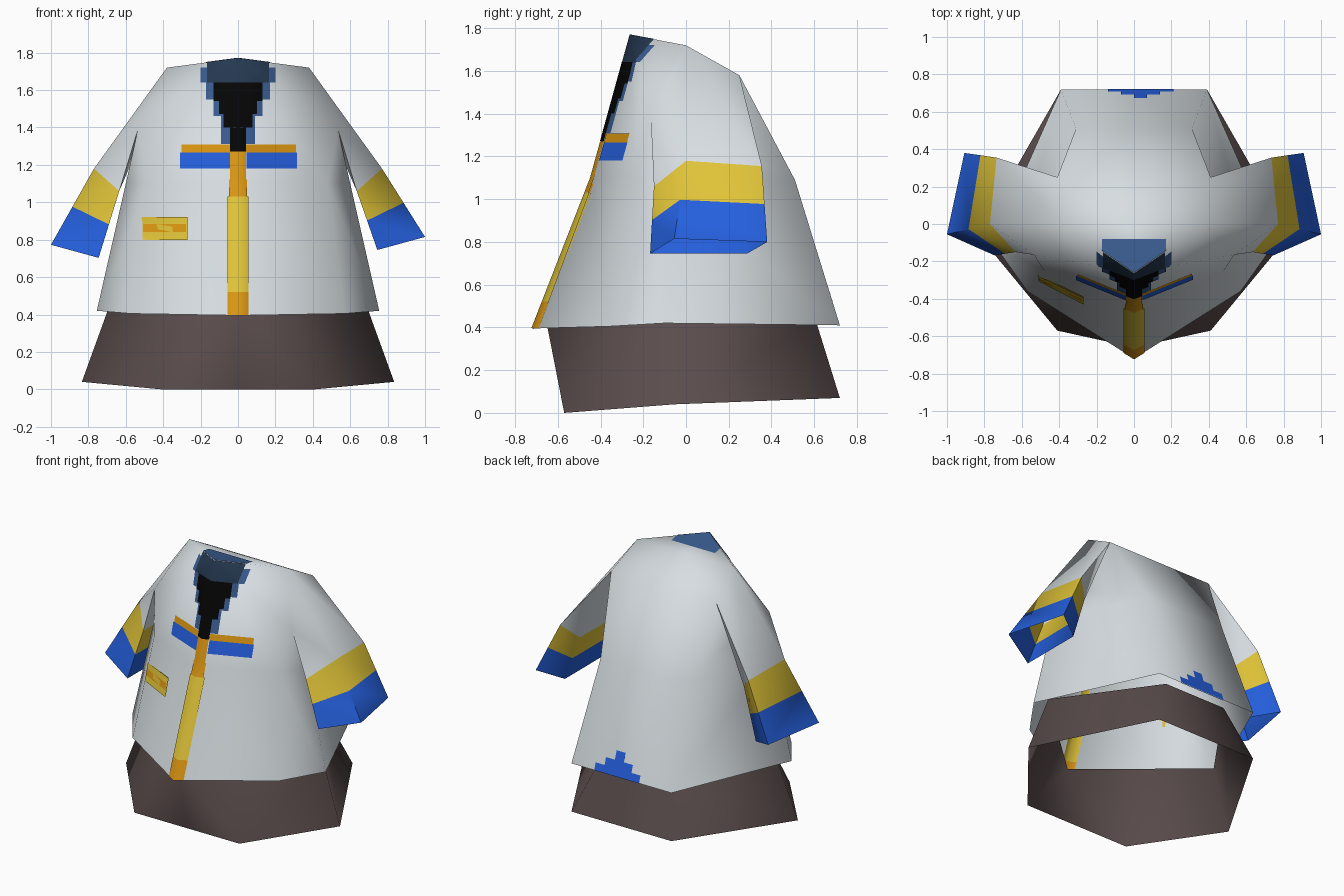
import bpy, bmesh, math
from mathutils import Vector

if "Cube" in bpy.data.objects:
    bpy.data.objects.remove(bpy.data.objects["Cube"])


def material(name, r, g, b):
    m = bpy.data.materials.new(name)
    m.use_nodes = True
    m.diffuse_color = (r, g, b, 1)
    m.node_tree.nodes["Principled BSDF"].inputs["Base Color"].default_value = (r, g, b, 1)
    return m


WHITE = material("white cloth", .68, .73, .76)
YELLOW = material("yellow trim", .745, .55, .04)
BLUE = material("blue trim", .018, .115, .72)
ORANGE = material("orange trim", .70, .305, .006)
BROWN = material("brown cloth", .102, .072, .072)
NAVY = material("navy collar", .018, .04, .08)
STEEL = material("steel blue edging", .042, .107, .28)
BLACK = material("black neck", .0015, .0015, .0015)


def add_object(name, bm, mats, angle):
    mesh = bpy.data.meshes.new(name)
    bm.to_mesh(mesh)
    for m in mats:
        mesh.materials.append(m)
    ob = bpy.data.objects.new(name, mesh)
    bpy.context.collection.objects.link(ob)
    bpy.ops.object.select_all(action='DESELECT')
    ob.select_set(True)
    bpy.context.view_layer.objects.active = ob
    bpy.ops.object.shade_smooth_by_angle(angle=math.radians(angle))
    return ob


def add_face(bm, points, side, mat=0):
    pts = list(dict.fromkeys(tuple(p) for p in points))
    f = bm.faces.new([bm.verts.new((p[0] * side, p[1], p[2])) for p in pts])
    f.material_index = mat


def finish(bm):
    # weld both halves and turn the shell outward
    bmesh.ops.remove_doubles(bm, verts=bm.verts, dist=.0005)
    bmesh.ops.recalc_face_normals(bm, faces=bm.faces)
    bm.normal_update()
    if sum(f.normal.dot(f.calc_center_median() - Vector((0, 0, .8))) for f in bm.faces) < 0:
        bmesh.ops.reverse_faces(bm, faces=bm.faces)
    bm.normal_update()


# Half of the coat, by landmark
P = {
    "neck": (0, -.26, 1.77), "top_mid": (0, 0, 1.72), "shoulder": (.38, 0, 1.72),
    "pit_front": (.535, -.165, 1.39), "pit_back": (.41, .25, 1.58), "back_top": (0, .25, 1.58),
    "chest_mid": (0, -.445, 1.1), "chest": (.48, -.25, 1.1), "side": (.6, -.085, 1.1),
    "back": (.31, .51, 1.09), "back_mid": (0, .51, 1.09),
    "hem_mid": (0, -.72, .395), "hem_front": (.57, -.36, .405), "hem_side": (.755, -.1, .42),
    "hem_back": (.39, .72, .41), "hem_back_mid": (0, .72, .41),
}
BODY = [
    "neck shoulder top_mid", "top_mid shoulder pit_back back_top",
    "neck pit_front shoulder", "neck chest pit_front", "neck chest_mid chest",
    "chest side pit_front", "pit_front side back pit_back", "pit_back back back_mid back_top",
    "chest_mid hem_mid hem_front chest", "chest hem_front hem_side side",
    "side hem_side hem_back back", "back hem_back hem_back_mid back_mid",
]

coat = bmesh.new()
for side in (1, -1):
    for row in BODY:
        add_face(coat, [P[n] for n in row.split()], side)
    # Sleeve rings: inner front, outer front, outer back, inner back
    drop = 0 if side > 0 else .042
    root = [P[n] for n in ("pit_front", "shoulder", "pit_back", "pit_back")]
    elbow = [(.635, -.15, 1.06), (.77, 0, 1.18), (.735, .355, 1.155), (.64, .27, 1.06)]
    cuff = [(.745, -.168, .745 - drop), (1, -.055, .815 - drop),
            (.907, .38, .80 - drop), (.745, .285, .745 - drop)]
    band = [tuple((Vector(a) + Vector(b)) / 2) for a, b in zip(elbow, cuff)]
    rings = [root, elbow, band, cuff]
    for k in range(3):
        for i in range(4):
            j = (i + 1) % 4
            a, b = rings[k], rings[k + 1]
            add_face(coat, (a[i], a[j], b[j], b[i]), side, k)
finish(coat)
add_object("coat", coat, [WHITE, YELLOW, BLUE], 70)

# Skirt: open tube under the coat, six corners below and a pointed front above
skirt = bmesh.new()
low = [(0, -.57, 0), (.41, -.57, 0), (.835, -.055, .04), (.39, .72, .07), (0, .72, .07)]
high = [(0, -.66, .46), (0, -.66, .46), (.69, -.03, .44), (.24, .605, .44), (0, .605, .44)]
for side in (1, -1):
    for i in range(4):
        add_face(skirt, (low[i], low[i + 1], high[i + 1], high[i]), side)
finish(skirt)
add_object("skirt", skirt, [BROWN], 75)


def painted(name, mat, rects, facing=(0, -1, 0), lift=.003):
    """Thin patches cut from the coat surface, outside and inside; rects are (x0, x1, v0, v1)."""
    facing = Vector(facing)
    up = Vector((0, 1, 0)) if abs(facing.z) > .5 else Vector((0, 0, 1))
    right = Vector((1, 0, 0))
    out = bmesh.new()
    for x0, x1, v0, v1 in rects:
        b = coat.copy()
        away = [f for f in b.faces if f.normal.dot(facing) < (.6 if facing.z else .25)]
        bmesh.ops.delete(b, geom=away, context='FACES')
        for axis, lo, hi in ((right, x0, x1), (up, v0, v1)):
            for pos, normal in ((lo, -axis), (hi, axis)):
                bmesh.ops.bisect_plane(b, geom=b.verts[:] + b.edges[:] + b.faces[:],
                                       plane_co=axis * pos, plane_no=normal, clear_outer=True)
        b.normal_update()
        for f in b.faces:
            f.material_index = 0
        normals = [v.normal.copy() for v in b.verts]
        for shift in (lift, -2 * lift):
            for v, n in zip(b.verts, normals):
                v.co += n * shift
            tmp = bpy.data.meshes.new("patch")
            b.to_mesh(tmp)
            out.from_mesh(tmp)
            bpy.data.meshes.remove(tmp)
        b.free()
    add_object(name, out, [mat], 70)
    out.free()


def centred(steps):
    return [(-w, w, a, b) for w, a, b in steps]


# Collar and neck opening
painted("collar_edging", STEEL, centred([(.2, 1.64, 1.72), (.17, 1.55, 1.64), (.13, 1.46, 1.55),
                                         (.09, 1.31, 1.46)]))
painted("collar", NAVY, centred([(.165, 1.64, 1.8), (.13, 1.54, 1.64)]), lift=.004)
painted("collar_top", STEEL, centred([(.17, -.27, -.08)]), (0, 0, 1), .003)
painted("neck_opening", BLACK, centred([(.13, 1.54, 1.64), (.1, 1.47, 1.54), (.075, 1.4, 1.47),
                                        (.042, 1.27, 1.4)]), lift=.0049)

# Chest flaps and front closure
painted("chest_flap_edge", ORANGE, [(-.3, -.043, 1.265, 1.307), (.043, .31, 1.265, 1.307)])
painted("chest_flap", BLUE, [(-.31, -.04, 1.18, 1.265), (.045, .315, 1.18, 1.265)])
painted("closure_upper", ORANGE, centred([(.04, 1.12, 1.27), (.046, 1.03, 1.12)]), lift=.004)
painted("closure_middle", YELLOW, centred([(.055, .52, 1.03)]), lift=.004)
painted("closure_lower", ORANGE, centred([(.055, .39, .52)]), lift=.004)

# Pocket
painted("pocket", YELLOW, [(-.51, -.27, .8, .92)])
painted("pocket_stripe", ORANGE, [(-.505, -.275, .84, .882)], lift=.0045)

# Stepped mark on the back hem
painted("back_hem_mark", BLUE, [(-.14, .21, .4, .46), (-.07, .14, .46, .51), (0, .07, .51, .57)],
        (0, 1, 0))
